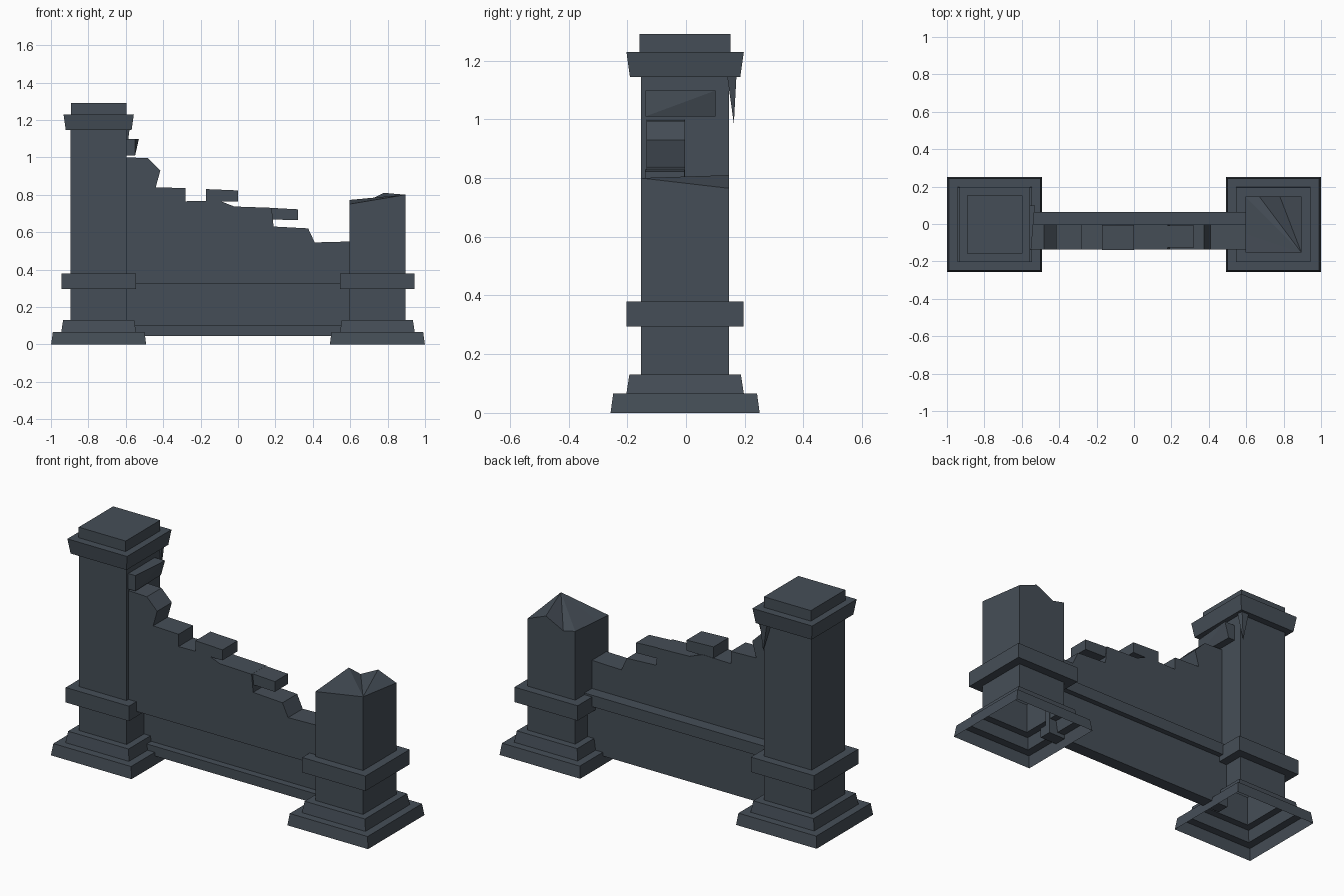
import bpy, bmesh

if "Cube" in bpy.data.objects:
    bpy.data.objects.remove(bpy.data.objects["Cube"])

stone = bpy.data.materials.new("slate_stone")
stone.diffuse_color = (0.06, 0.076, 0.095, 1)
stone.use_nodes = True
stone.node_tree.nodes["Principled BSDF"].inputs["Base Color"].default_value = stone.diffuse_color


def finish(name, bm, recalc=True):
    if recalc:
        bmesh.ops.recalc_face_normals(bm, faces=bm.faces[:])
    me = bpy.data.meshes.new(name)
    bm.to_mesh(me)
    bm.free()
    me.materials.append(stone)
    ob = bpy.data.objects.new(name, me)
    bpy.context.collection.objects.link(ob)
    return ob


def square_shell(name, cx, rings, cap):
    """Stack of square rings (half x, half y, z), open at the bottom."""
    bm = bmesh.new()
    prev = None
    for hx, hy, z in rings:
        ring = [bm.verts.new((cx + sx * hx, sy * hy - 0.003, z))
                for sx, sy in ((-1, -1), (1, -1), (1, 1), (-1, 1))]
        if prev:
            for i in range(4):
                j = (i + 1) % 4
                bm.faces.new((prev[i], prev[j], ring[j], ring[i]))
        prev = ring
    if cap:
        bm.faces.new(prev)
    return finish(name, bm, recalc=False)


def extrude_profile(name, pts, y0, y1):
    """Solid with an (x, z) outline between two y values."""
    bm = bmesh.new()
    f = bm.faces.new([bm.verts.new((x, y0, z)) for x, z in pts])
    r = bmesh.ops.extrude_face_region(bm, geom=[f])
    vs = [v for v in r["geom"] if isinstance(v, bmesh.types.BMVert)]
    bmesh.ops.translate(bm, vec=(0, y1 - y0, 0), verts=vs)
    return finish(name, bm)


def box(name, x0, x1, y0, y1, z0, z1):
    return extrude_profile(name, [(x0, z0), (x1, z0), (x1, z1), (x0, z1)], y0, y1)


# Pillars: stepped base, band, shaft (and capital on the intact one)
P = 0.745
base = [(h, h, z) for h, z in (
    (0.254, 0), (0.245, 0.066), (0.2, 0.066), (0.19, 0.13), (0.15, 0.13),
    (0.15, 0.295), (0.199, 0.295), (0.199, 0.38), (0.15, 0.38))]
capital = [(0.15, 0.15, 1.145), (0.176, 0.188, 1.145), (0.188, 0.2, 1.23),
           (0.148, 0.155, 1.23), (0.148, 0.155, 1.29)]
square_shell("intact_pillar", -P, base + capital, True)
square_shell("broken_pillar", P, base, False)

# Jagged upper shaft of the broken pillar, top fanned out from its front right corner
bm = bmesh.new()
rim = [(0.895, -0.153, 0.80), (0.895, 0.147, 0.765), (0.78, 0.147, 0.81),
       (0.67, 0.147, 0.755), (0.595, 0.147, 0.772), (0.595, -0.05, 0.757),
       (0.595, -0.153, 0.75), (0.67, -0.153, 0.756)]
top = [bm.verts.new(p) for p in rim]
low = [bm.verts.new((x, y, 0.38)) for x, y, z in rim]
n = len(rim)
for i in range(n):
    j = (i + 1) % n
    bm.faces.new((low[i], low[j], top[j], top[i]))
for i in range(1, n - 1):
    bm.faces.new((top[0], top[i], top[i + 1]))
finish("broken_shaft", bm)

# Ruined wall with a stepped, broken top edge
outline = [(-0.6, 0.325), (0.6, 0.325), (0.6, 0.55), (0.41, 0.545), (0.375, 0.62),
           (0.19, 0.63), (0.18, 0.73), (-0.02, 0.737), (-0.1, 0.768), (-0.28, 0.765),
           (-0.28, 0.835), (-0.44, 0.84), (-0.415, 0.93), (-0.48, 0.995), (-0.6, 1.0)]
extrude_profile("ruined_wall", outline, -0.135, -0.003)

# Rail along the back, thin lower panel and its plinth
box("wall_rail", -0.6, 0.6, -0.003, 0.065, 0.325, 0.39)
box("wall_panel", -0.6, 0.6, 0.005, 0.035, 0.1, 0.325)
box("wall_plinth", -0.6, 0.6, -0.035, 0.035, 0.045, 0.1)

# Loose bricks on the broken edge
extrude_profile("loose_brick_upper", [(-0.17, 0.763), (0, 0.763), (0, 0.823), (-0.17, 0.83)],
                -0.14, -0.005)
extrude_profile("loose_brick_lower", [(0.17, 0.668), (0.32, 0.664), (0.32, 0.722), (0.17, 0.73)],
                -0.125, -0.008)


def hull(name, pts):
    bm = bmesh.new()
    for p in pts:
        bm.verts.new(p)
    bmesh.ops.convex_hull(bm, input=bm.verts[:])
    return finish(name, bm)


# Brick stub left on the intact pillar, and a splinter under its capital
hull("brick_stub", [(-0.6, -0.138, 1.01), (-0.6, -0.138, 1.098), (-0.55, -0.138, 1.01),
                    (-0.55, -0.138, 1.098), (-0.6, 0.1, 1.01), (-0.6, 0.1, 1.098),
                    (-0.555, 0.1, 1.01), (-0.53, 0.1, 1.098)])
hull("stone_splinter", [(-0.64, 0.14, 1.15), (-0.58, 0.14, 1.15), (-0.585, 0.172, 1.15),
                        (-0.63, 0.172, 1.15), (-0.6, 0.163, 0.985)])
